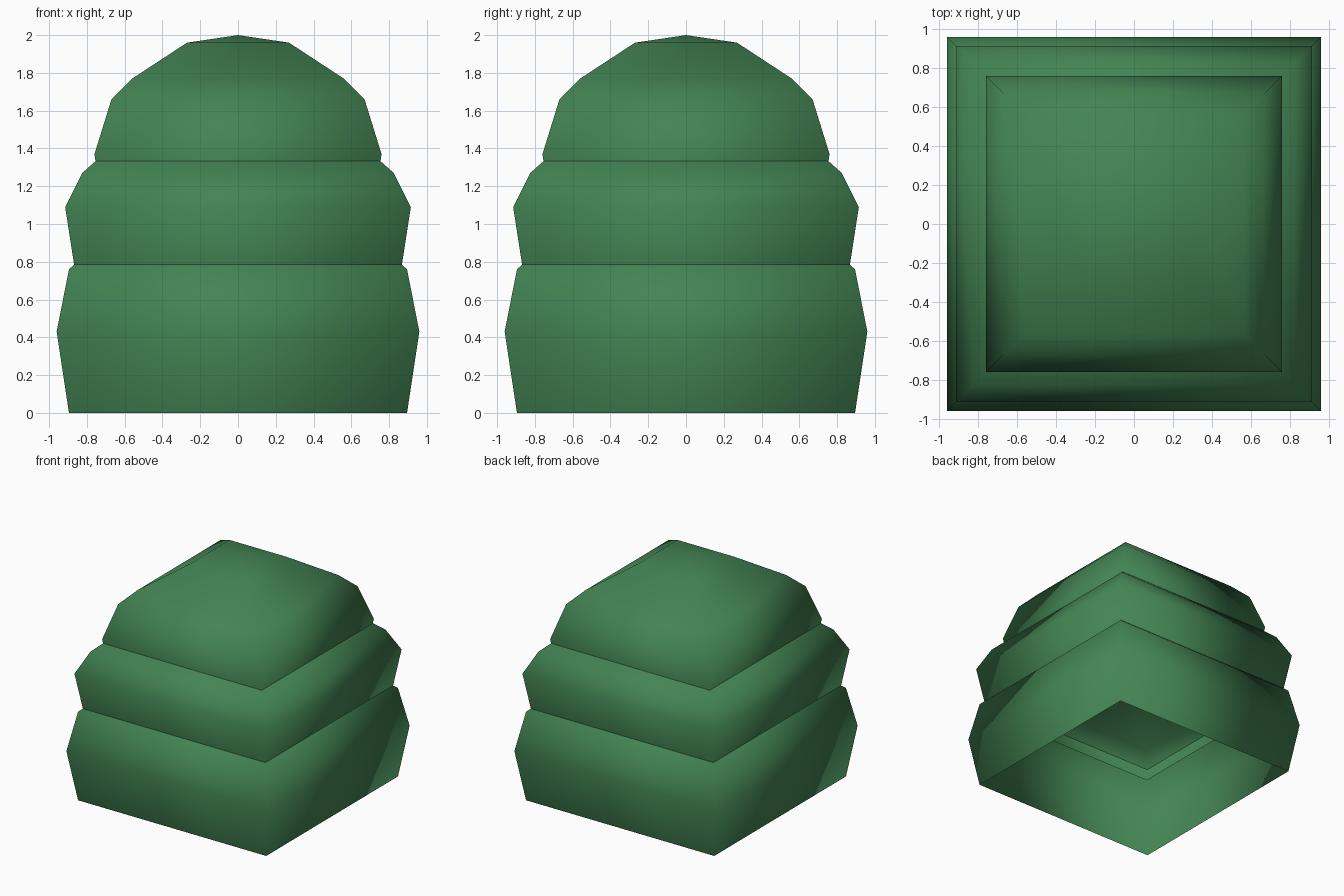
import bpy
import bmesh

cube = bpy.data.objects.get("Cube")
if cube:
    bpy.data.objects.remove(cube, do_unlink=True)

# Leaf colour
leaf = bpy.data.materials.new("leaf green")
leaf.use_nodes = True
green = (0.056, 0.23, 0.086, 1)
leaf.diffuse_color = green
leaf.node_tree.nodes["Principled BSDF"].inputs["Base Color"].default_value = green

CORNERS = [(-1, -1), (1, -1), (1, 1), (-1, 1)]


def square_dome(name, profile, apex):
    """Open-bottomed dome of square rings; profile lists (half width, height)."""
    bm = bmesh.new()
    rings = [[bm.verts.new((sx * r, sy * r, z)) for sx, sy in CORNERS]
             for r, z in profile]
    tip = bm.verts.new((0, 0, apex))
    for i in range(4):
        j = (i + 1) % 4
        for low, high in zip(rings, rings[1:]):
            bm.faces.new((low[i], low[j], high[j], high[i]))
        bm.faces.new((rings[-1][i], rings[-1][j], tip))
    for face in bm.faces:
        face.smooth = True
    mesh = bpy.data.meshes.new(name)
    bm.to_mesh(mesh)
    bm.free()
    mesh.materials.append(leaf)
    obj = bpy.data.objects.new(name, mesh)
    bpy.context.collection.objects.link(obj)
    return obj


# Three overlapping foliage tiers, each tucked into the one below
square_dome("lower_foliage",
            [(0.895, 0), (0.96, 0.43), (0.895, 0.76), (0.76, 0.88), (0.36, 1.07)], 1.11)
square_dome("middle_foliage",
            [(0.85, 0.67), (0.915, 1.09), (0.825, 1.27), (0.69, 1.39), (0.33, 1.57)], 1.61)
square_dome("upper_foliage",
            [(0.71, 1.02), (0.76, 1.37), (0.67, 1.66), (0.56, 1.77), (0.27, 1.96)], 2.0)
